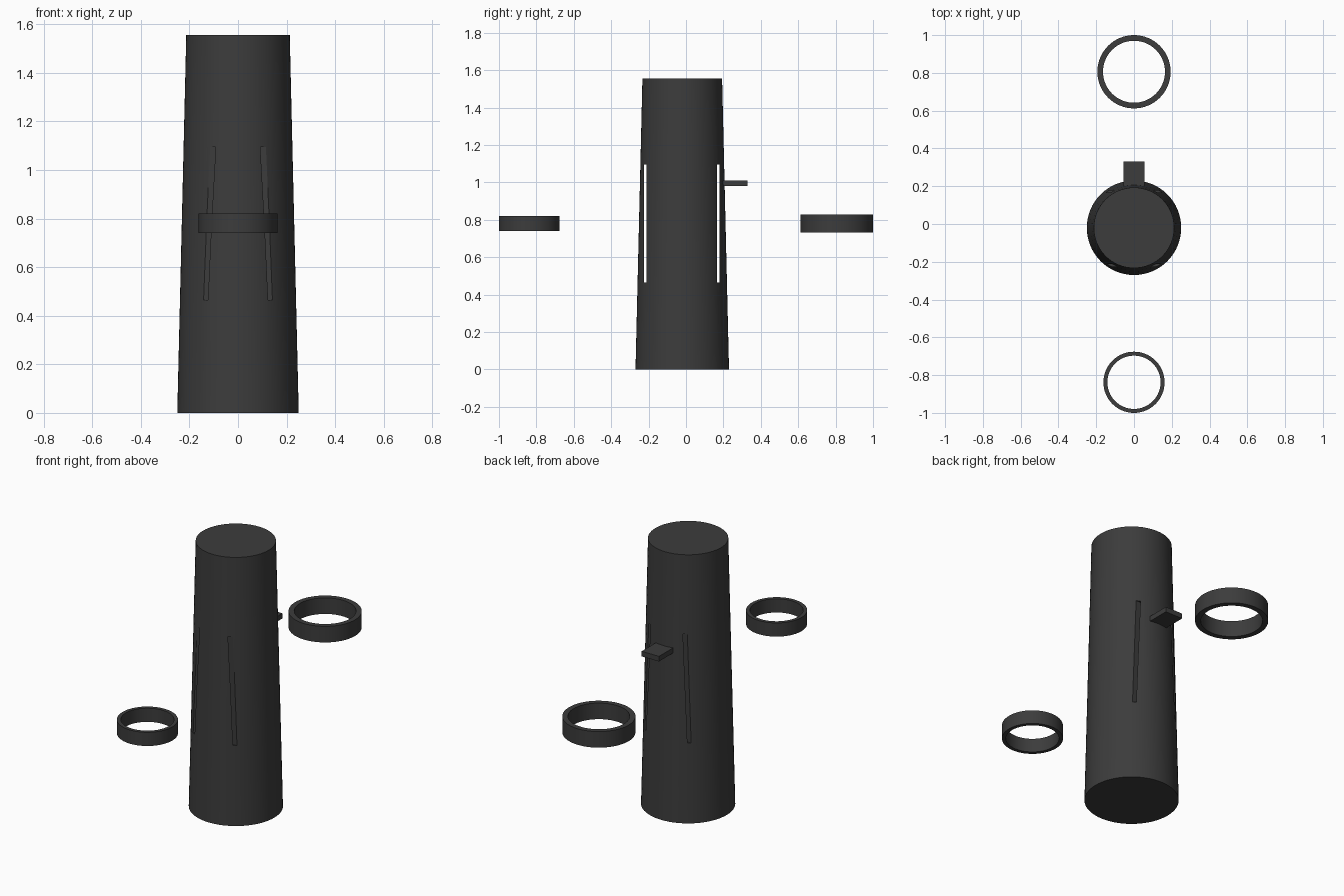
import bpy, bmesh
from math import cos, sin, pi

if "Cube" in bpy.data.objects:
    bpy.data.objects.remove(bpy.data.objects["Cube"])

dark = bpy.data.materials.new("dark_grey")
dark.diffuse_color = (0.045, 0.045, 0.045, 1)
dark.use_nodes = True
dark.node_tree.nodes["Principled BSDF"].inputs["Base Color"].default_value = dark.diffuse_color


def lathe(name, profile, y, closed, seg=64):
    """Spin an (r, z) profile round a vertical axis; open profiles get caps."""
    bm = bmesh.new()
    rings = [[bm.verts.new((r * cos(2 * pi * i / seg), r * sin(2 * pi * i / seg), z))
              for i in range(seg)] for r, z in profile]
    pairs = list(zip(rings, rings[1:]))
    if closed:
        pairs.append((rings[-1], rings[0]))
    else:
        bm.faces.new(rings[0])
        bm.faces.new(rings[-1])
    for a, b in pairs:
        for i in range(seg):
            j = (i + 1) % seg
            bm.faces.new((a[i], a[j], b[j], b[i]))
    bmesh.ops.recalc_face_normals(bm, faces=bm.faces)
    mesh = bpy.data.meshes.new(name)
    bm.to_mesh(mesh)
    bm.free()
    ob = bpy.data.objects.new(name, mesh)
    ob.location.y = y
    bpy.context.collection.objects.link(ob)
    mesh.materials.append(dark)
    return ob


def box(name, lo, hi):
    bpy.ops.mesh.primitive_cube_add(size=1, location=[(a + b) / 2 for a, b in zip(lo, hi)])
    ob = bpy.context.object
    ob.name = name
    ob.scale = [b - a for a, b in zip(lo, hi)]
    bpy.ops.object.transform_apply(location=False, rotation=False, scale=True)
    ob.data.materials.append(dark)
    return ob


def smooth(ob):
    bpy.ops.object.select_all(action='DESELECT')
    ob.select_set(True)
    bpy.context.view_layer.objects.active = ob
    bpy.ops.object.shade_smooth_by_angle()


# Tapered solid body
body = lathe("body", [(0.25, 0), (0.213, 1.555)], -0.02, False)

# Two thin slots passing sideways through the body
for label, y in (("front", -0.218), ("back", 0.172)):
    cutter = box(label + "_slot_cutter", (-0.4, y - 0.006, 0.465), (0.4, y + 0.006, 1.095))
    mod = body.modifiers.new(label + "_slot", 'BOOLEAN')
    mod.object = cutter
    mod.solver = 'EXACT'
    bpy.context.view_layer.objects.active = body
    bpy.ops.object.modifier_apply(modifier=mod.name)
    bpy.data.objects.remove(cutter)

# Small tab on the back
box("back_tab", (-0.056, 0.18, 0.98), (0.056, 0.33, 1.01))

# Loose bands in front and behind
front = lathe("front_ring", [(0.162, 0.74), (0.162, 0.82), (0.141, 0.82), (0.141, 0.74)], -0.838, True)
back = lathe("back_ring", [(0.194, 0.733), (0.194, 0.827), (0.164, 0.827), (0.164, 0.733)], 0.806, True)

for ob in (body, front, back):
    smooth(ob)
